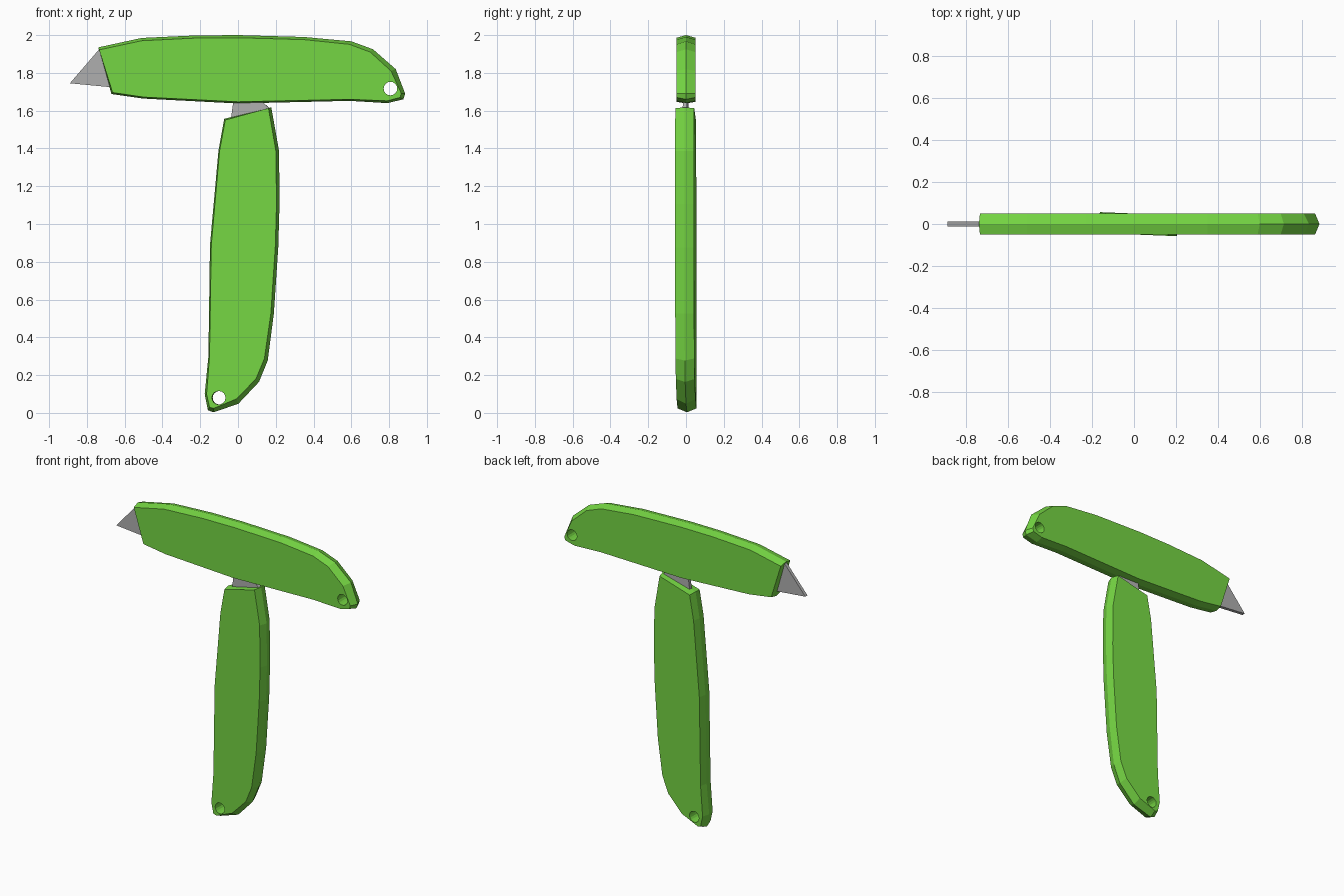
import bpy, bmesh, math
from mathutils import Matrix, Vector

if "Cube" in bpy.data.objects:
    bpy.data.objects.remove(bpy.data.objects["Cube"])


def material(name, rgb):
    m = bpy.data.materials.new(name)
    m.diffuse_color = (*rgb, 1)
    m.use_nodes = True
    m.node_tree.nodes["Principled BSDF"].inputs["Base Color"].default_value = m.diffuse_color
    return m


GREEN = material("handle green", (0.178, 0.67, 0.056))
GREY = material("blade grey", (0.43, 0.43, 0.43))


def loft(name, rings, mat):
    """Join (outline, y) rings of equal length and cap both ends."""
    bm = bmesh.new()
    loops = [[bm.verts.new((x, y, z)) for x, z in pts] for pts, y in rings]
    n = len(loops[0])
    for a, b in zip(loops, loops[1:]):
        for i in range(n):
            j = (i + 1) % n
            bm.faces.new((a[i], a[j], b[j], b[i]))
    bm.faces.new(loops[0])
    bm.faces.new(loops[-1])
    bmesh.ops.recalc_face_normals(bm, faces=bm.faces)
    me = bpy.data.meshes.new(name)
    bm.to_mesh(me)
    bm.free()
    me.materials.append(mat)
    ob = bpy.data.objects.new(name, me)
    bpy.context.collection.objects.link(ob)
    return ob


# Handle outlines: ridge at mid thickness and the slightly smaller flat side
ridge = [(-0.74, 1.935), (-0.51, 1.985), (-0.23, 1.998), (0, 2.0), (0.35, 1.99),
         (0.60, 1.967), (0.715, 1.925), (0.835, 1.82), (0.885, 1.69), (0.875, 1.66),
         (0.79, 1.64), (0.59, 1.652), (0, 1.638), (-0.5, 1.664), (-0.67, 1.688)]
side = [(-0.735, 1.922), (-0.51, 1.97), (-0.23, 1.984), (0, 1.986), (0.35, 1.976),
        (0.59, 1.951), (0.70, 1.91), (0.81, 1.81), (0.864, 1.692), (0.858, 1.67),
        (0.79, 1.652), (0.59, 1.66), (0, 1.647), (-0.5, 1.672), (-0.664, 1.696)]
top_handle = loft("top_handle", [(side, -0.05), (ridge, 0), (side, 0.05)], GREEN)

# Lanyard hole, cut through the tail
HOLE = Vector((0.807, 0, 1.717))
circle = [(HOLE.x + 0.036 * math.cos(math.tau * i / 16),
           HOLE.z + 0.036 * math.sin(math.tau * i / 16)) for i in range(16)]
cutter = loft("hole_cutter", [(circle, -0.2), (circle, 0.2)], GREEN)
mod = top_handle.modifiers.new("hole", 'BOOLEAN')
mod.operation = 'DIFFERENCE'
mod.solver = 'EXACT'
mod.object = cutter
dg = bpy.context.evaluated_depsgraph_get()
cut_mesh = bpy.data.meshes.new_from_object(top_handle.evaluated_get(dg))
top_handle.modifiers.clear()
top_handle.data = cut_mesh
bpy.data.objects.remove(cutter)

# Blade running into the handle
blade = [(-0.89, 1.745), (-0.68, 1.725), (-0.5, 1.708), (-0.55, 1.92), (-0.735, 1.925)]
top_blade = loft("top_blade", [(blade, -0.011), (blade, 0.011)], GREY)

# Second knife: the same parts stood upright, turned about the hole
place = (Matrix.Translation((-0.10, 0.004, 0.08))
         @ Matrix.Rotation(math.radians(-2.3), 4, 'Z')
         @ Matrix.Rotation(math.radians(92.17), 4, 'Y')
         @ Matrix.Translation(-HOLE))
for src, name in ((top_handle, "upright_handle"), (top_blade, "upright_blade")):
    ob = src.copy()
    ob.data = src.data.copy()
    ob.name = name
    ob.data.transform(place)
    bpy.context.collection.objects.link(ob)
